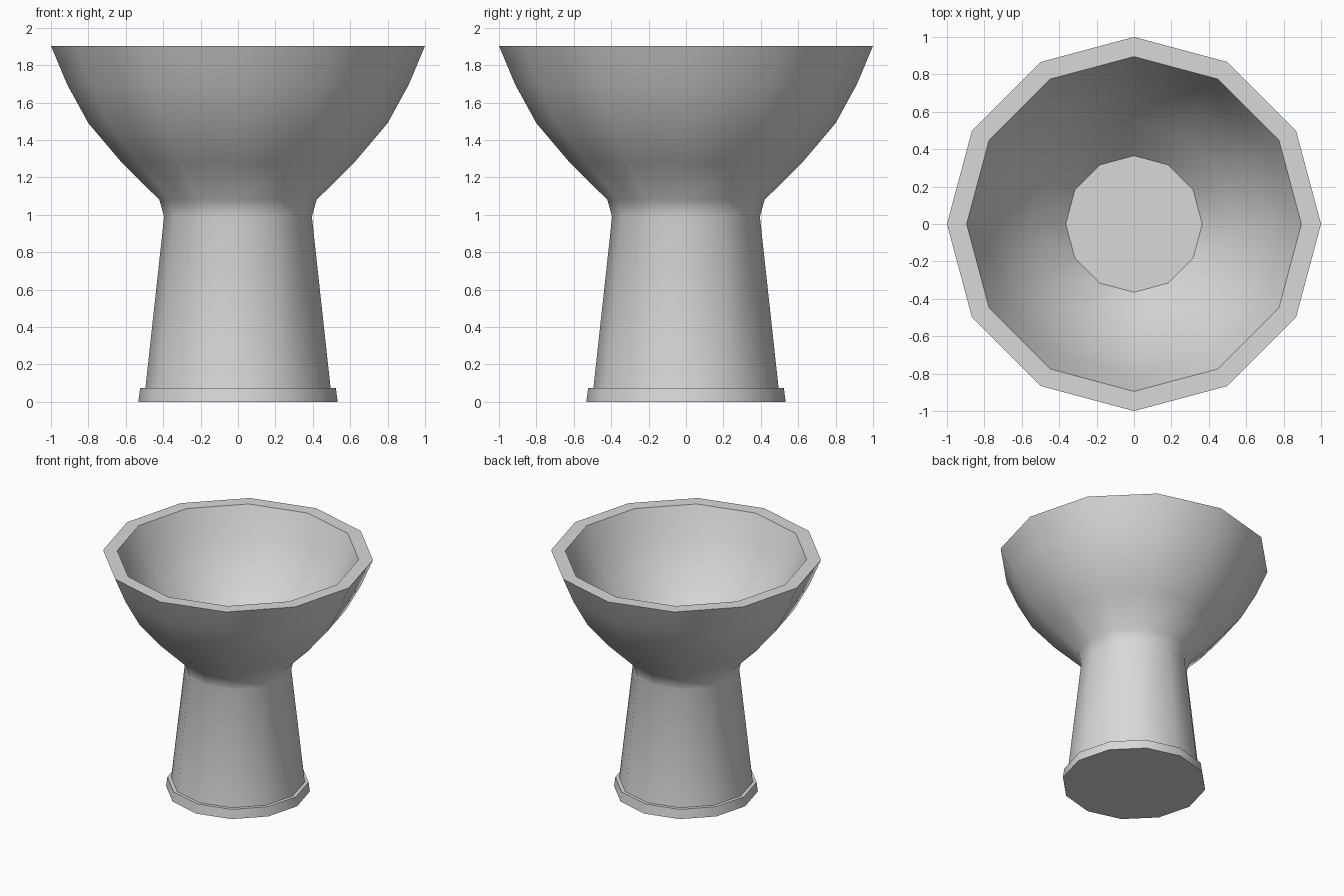
import bpy
import bmesh
import math

SIDES = 12

cube = bpy.data.objects.get("Cube")
if cube:
    bpy.data.objects.remove(cube, do_unlink=True)

grey = bpy.data.materials.new("plain_grey")
grey.use_nodes = True
grey.diffuse_color = (0.69, 0.69, 0.69, 1)
grey.node_tree.nodes["Principled BSDF"].inputs["Base Color"].default_value = (0.69, 0.69, 0.69, 1)


def lathe(name, profile):
    """Turn a (radius, height) profile around z and cap both ends."""
    bm = bmesh.new()
    rings = []
    for r, z in profile:
        angles = [math.tau * i / SIDES for i in range(SIDES)]
        rings.append([bm.verts.new((r * math.cos(a), r * math.sin(a), z)) for a in angles])
    for low, high in zip(rings, rings[1:]):
        for i in range(SIDES):
            j = (i + 1) % SIDES
            bm.faces.new((low[i], low[j], high[j], high[i]))
    bm.faces.new(rings[0][::-1])
    bm.faces.new(rings[-1])
    mesh = bpy.data.meshes.new(name)
    bm.to_mesh(mesh)
    bm.free()
    mesh.materials.append(grey)
    obj = bpy.data.objects.new(name, mesh)
    bpy.context.collection.objects.link(obj)
    bpy.ops.object.select_all(action="DESELECT")
    obj.select_set(True)
    bpy.context.view_layer.objects.active = obj
    bpy.ops.object.shade_smooth_by_angle(angle=math.radians(35))
    return obj


# Foot ring, tapered stem, flared bowl, flat rim, then the hollow and its floor
foot = [(0.533, 0), (0.523, 0.075), (0.495, 0.075)]
stem = [(0.395, 0.99), (0.42, 1.08)]
bowl = [(0.622, 1.28), (0.80, 1.49), (0.915, 1.70), (1.0, 1.904)]
hollow = [(0.895, 1.904), (0.815, 1.70), (0.71, 1.49), (0.545, 1.28), (0.365, 1.09)]
lathe("pedestal_bowl", foot + stem + bowl + hollow)
